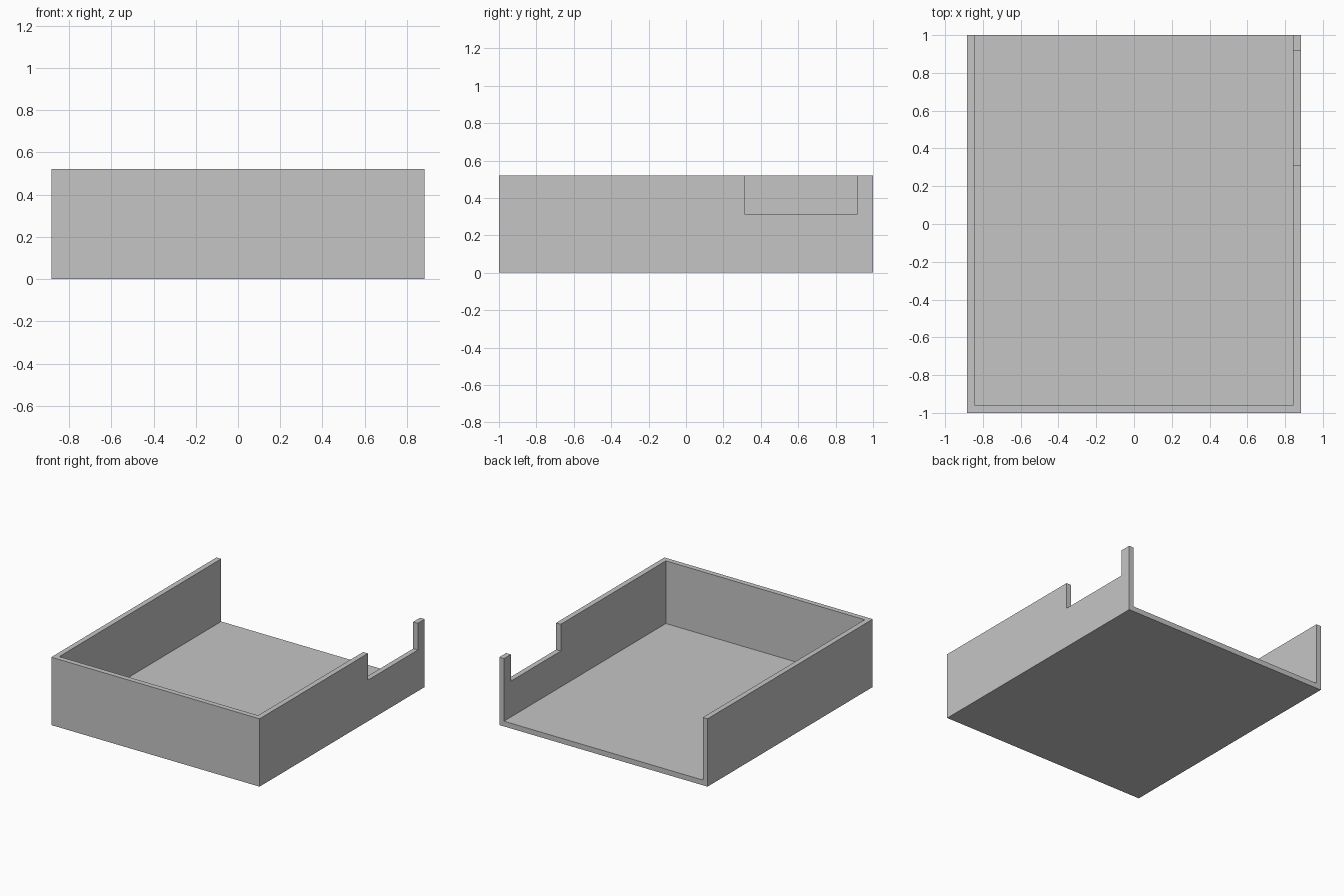
import bpy

cube = bpy.data.objects.get("Cube")
if cube:
    bpy.data.objects.remove(cube, do_unlink=True)

HALF_X, HALF_Y, HEIGHT, WALL = 0.883, 1.0, 0.52, 0.04
NOTCH_Y0, NOTCH_Y1, NOTCH_Z = 0.312, 0.917, 0.315
OVER = 0.1  # cutter overshoot past open sides


def box(name, lo, hi):
    bpy.ops.mesh.primitive_cube_add(
        size=1, location=[(a + b) / 2 for a, b in zip(lo, hi)])
    obj = bpy.context.object
    obj.name = name
    obj.scale = [b - a for a, b in zip(lo, hi)]
    bpy.ops.object.transform_apply(location=True, rotation=False, scale=True)
    return obj


def cut(target, cutter):
    cutter.hide_render = True
    mod = target.modifiers.new("cut", 'BOOLEAN')
    mod.operation = 'DIFFERENCE'
    mod.solver = 'EXACT'
    mod.object = cutter
    bpy.context.view_layer.objects.active = target
    bpy.ops.object.modifier_apply(modifier=mod.name)
    bpy.data.objects.remove(cutter, do_unlink=True)


# Solid block that becomes the tray
tray = box("open_back_tray", (-HALF_X, -HALF_Y, 0), (HALF_X, HALF_Y, HEIGHT))

# Hollow interior, open at the top and the back
cut(tray, box("interior_cutter",
              (-HALF_X + WALL, -HALF_Y + WALL, WALL),
              (HALF_X - WALL, HALF_Y + OVER, HEIGHT + OVER)))

# Notch in the left wall, near the back
cut(tray, box("notch_cutter",
              (HALF_X - WALL - OVER, NOTCH_Y0, NOTCH_Z),
              (HALF_X + OVER, NOTCH_Y1, HEIGHT + OVER)))

# Plain grey material
grey = bpy.data.materials.new("light grey")
grey.use_nodes = True
colour = (0.56, 0.56, 0.56, 1)
grey.diffuse_color = colour
grey.node_tree.nodes["Principled BSDF"].inputs["Base Color"].default_value = colour
tray.data.materials.clear()
tray.data.materials.append(grey)
